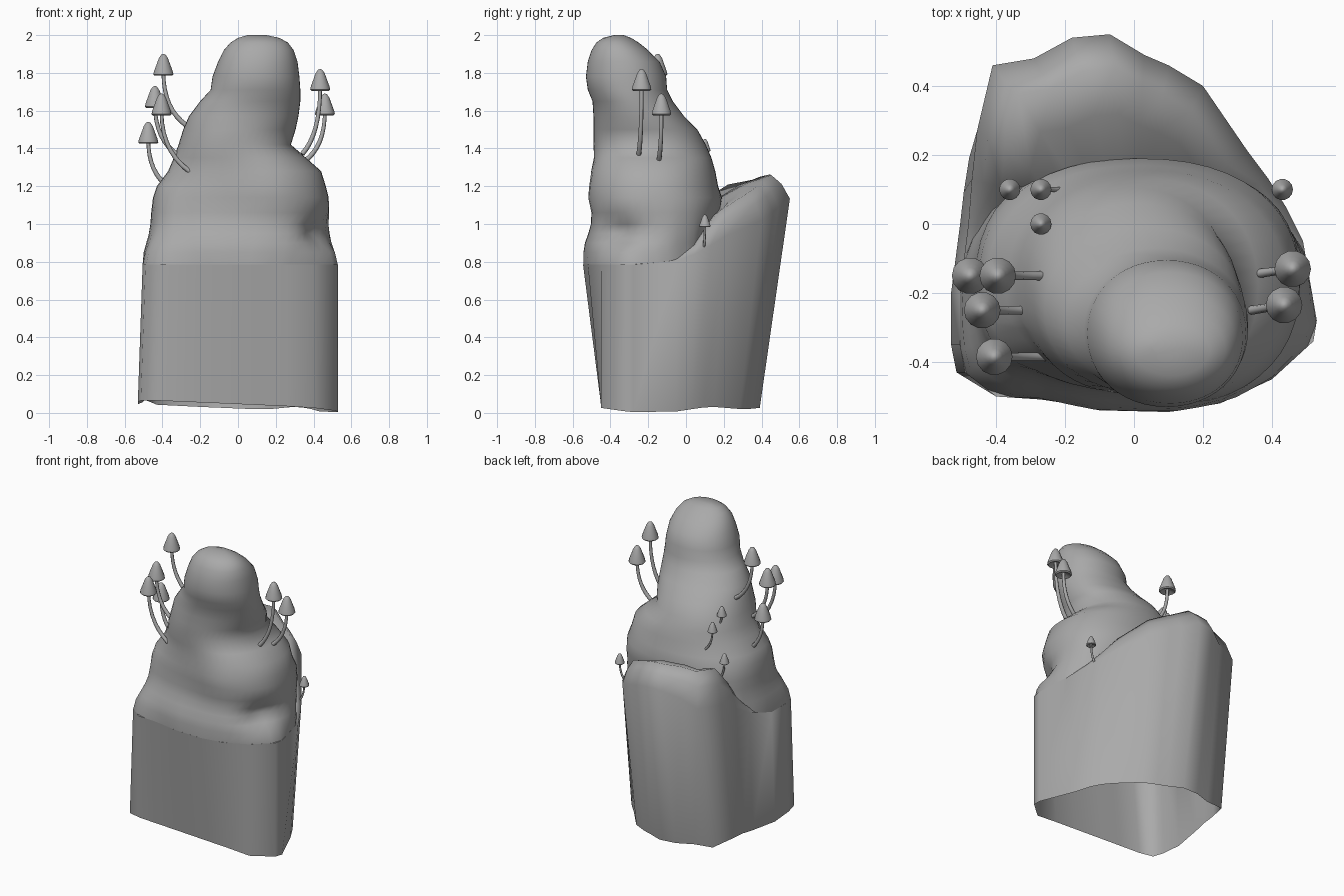
import bpy, bmesh, math
from mathutils import Vector
from mathutils.geometry import intersect_line_line_2d

cube = bpy.data.objects.get("Cube")
if cube:
    bpy.data.objects.remove(cube)

grey = bpy.data.materials.new("stone_grey")
grey.use_nodes = True
colour = (0.4, 0.4, 0.4, 1)
grey.diffuse_color = colour
grey.node_tree.nodes["Principled BSDF"].inputs["Base Color"].default_value = colour


def loft(name, rings, angle=50):
    """Skin closed rings of equal length into one smooth object."""
    bm = bmesh.new()
    loops = [[bm.verts.new(p) for p in ring] for ring in rings]
    n = len(loops[0])
    for a, b in zip(loops, loops[1:]):
        for i in range(n):
            j = (i + 1) % n
            bm.faces.new((a[i], a[j], b[j], b[i]))
    bm.faces.new(loops[-1])
    mesh = bpy.data.meshes.new(name)
    bm.to_mesh(mesh)
    bm.free()
    obj = bpy.data.objects.new(name, mesh)
    bpy.context.collection.objects.link(obj)
    mesh.materials.append(grey)
    bpy.ops.object.select_all(action='DESELECT')
    obj.select_set(True)
    bpy.context.view_layer.objects.active = obj
    bpy.ops.object.shade_smooth_by_angle(angle=math.radians(angle))


def smooth(t):
    t = max(0, min(1, t))
    return t * t * (3 - 2 * t)


def bell(d, width):
    return math.exp(-(d / width) ** 2)


# Hollow rock base with a broad rounded hump at the back
outline = [(.53, -.28), (.49, -.05), (.44, .05), (.39, .13), (.33, .21), (.2, .4), (.1, .46),
           (.03, .49), (-.07, .55), (-.18, .54), (-.29, .48), (-.41, .46), (-.455, .27),
           (-.47, .13), (-.48, 0), (-.505, -.2), (-.505, -.35), (-.49, -.43), (-.4, -.5),
           (-.25, -.51), (-.1, -.54), (.1, -.545), (.25, -.52), (.4, -.45), (.52, -.34)]

foot, wall_top, shoulder, crest, slope, inner = [], [], [], [], [], []
for x, y in outline:
    back = smooth((y + .2) / .55)
    z = .785 + back * (.37 - .42 * abs(x + .12))
    side = x + .1
    peak = .785 + back * (.485 - (.35 * side if side > 0 else -.1 * side))
    tuck = 1.05 if x < 0 else 1 - .12 * smooth((y + .3) / .25)
    foot.append((x * tuck, y * .71 if y > 0 else max(y, -.45),
                 .035 - .045 * x + .012 * math.sin(9 * y)))
    wall_top.append((x, y, z))
    shoulder.append((x * .93, y * .92, z + .62 * (peak - z)))
    crest.append((x * .82, y * .82, peak))
    slope.append((x * .66, y * .58, peak - .045 * back))
    inner.append((x * .45, y * .3, peak - .13 * back))
loft("rock_base", [foot, wall_top, shoulder, crest, slope, inner], angle=80)


def outline_at(angle):
    """Point of the base outline in a direction, held back at the rear."""
    centre = Vector((0, -.15))
    far = centre + Vector((math.cos(angle), math.sin(angle))) * 2
    for a, b in zip(outline, outline[1:] + outline[:1]):
        hit = intersect_line_line_2d(centre, far, Vector(a), Vector(b))
        if hit:
            return Vector((hit.x * (1 - .12 * smooth((hit.y + .1) / .2)), min(hit.y, .08)))
    return centre


def sculpt(p, z):
    """Hollow the front belly and notch the front left flank."""
    if p.y < -.3:
        across = smooth((.28 - p.x) / .4) * smooth((p.x + .46) / .2)
        p.y += .055 * across * bell(z - 1.17, .17)
    dent = bell((p - Vector((.46, -.36))).length, .14) * bell(z - .95, .07)
    return (*p.lerp(Vector((0, -.15)), .17 * dent), z)


# Hunched upper rock: height, left/right limits, front/back limits,
# squareness and how far it follows the base outline
levels = [(.785, -.49, .52, -.54, .1, 2.7, 1), (.85, -.485, .51, -.545, .13, 2.6, .75),
          (.9, -.47, .497, -.533, .15, 2.5, .5), (.95, -.46, .487, -.515, .17, 2.5, .3),
          (1, -.455, .48, -.507, .18, 2.4, .2), (1.06, -.455, .48, -.515, .19, 2.4, .1),
          (1.14, -.45, .48, -.54, .19, 2.3, 0), (1.2, -.43, .465, -.537, .17, 2.2, 0),
          (1.28, -.37, .44, -.52, .155, 2.2, 0), (1.35, -.34, .36, -.5, .135, 2.2, 0),
          (1.42, -.315, .28, -.495, .105, 2.2, 0), (1.5, -.29, .305, -.49, .06, 2.1, 0),
          (1.57, -.26, .32, -.49, -.01, 2.1, 0), (1.65, -.2, .33, -.495, -.07, 2, 0),
          (1.71, -.145, .33, -.52, -.1, 2.1, 0), (1.78, -.135, .325, -.53, -.105, 2.1, 0),
          (1.86, -.105, .315, -.52, -.14, 2.1, 0), (1.92, -.075, .295, -.5, -.2, 2.1, 0),
          (1.96, -.04, .265, -.475, -.25, 2, 0), (1.985, 0, .22, -.44, -.29, 2, 0),
          (2, .05, .15, -.38, -.33, 2, 0)]
rings = []
for z, x0, x1, y0, y1, n, follow in levels:
    ring = []
    for i in range(48):
        # Slight offset keeps rays off the outline corners
        angle = math.tau * (i + .03) / 48
        c, s = math.cos(angle), math.sin(angle)
        oval = Vector(((x0 + x1) / 2 + (x1 - x0) / 2 * math.copysign(abs(c) ** (2 / n), c),
                       (y0 + y1) / 2 + (y1 - y0) / 2 * math.copysign(abs(s) ** (2 / n), s)))
        ring.append(sculpt(oval.lerp(outline_at(angle), follow), z))
    rings.append(ring)
loft("upper_rock", rings, angle=75)


def circle(centre, r, n):
    return [(centre[0] + r * math.cos(math.tau * i / n),
             centre[1] + r * math.sin(math.tau * i / n), centre[2]) for i in range(n)]


def mushroom(name, tip, root, size=1):
    """Bell cap on a stem that bows outward and then up."""
    tip, root = Vector(tip), Vector(root)
    # Cap: hollow underside, flared lip and pointed crown
    profile = [(.012, -.1), (.046, -.115), (.053, -.108), (.049, -.09),
               (.036, -.055), (.024, -.022), (.012, -.004), (.003, 0)]
    loft(name + "_cap", [circle(tip + Vector((0, 0, h * size)), r * size, 14)
                         for r, h in profile])
    # Stem: quadratic curve with a round bevel
    end = tip - Vector((0, 0, .095 * size))
    bend = Vector((end.x, end.y, root.z + .3 * (end.z - root.z)))
    curve = bpy.data.curves.new(name + "_stem", 'CURVE')
    curve.dimensions = '3D'
    curve.bevel_depth = .0115 * size
    curve.bevel_resolution = 2
    curve.use_fill_caps = True
    spline = curve.splines.new('POLY')
    spline.points.add(8)
    for i, p in enumerate(spline.points):
        t = i / 8
        p.co = (*(root * (1 - t) ** 2 + bend * 2 * t * (1 - t) + end * t * t), 1)
        p.radius = 1.15 - .3 * t
    curve.materials.append(grey)
    bpy.context.collection.objects.link(bpy.data.objects.new(name + "_stem", curve))


# Large mushrooms on the flanks, then small ones towards the back
large = [((-.395, -.15, 1.9), (-.27, -.15, 1.52)), ((-.44, -.25, 1.73), (-.31, -.25, 1.36)),
         ((-.405, -.385, 1.69), (-.21, -.385, 1.25)), ((-.475, -.15, 1.54), (-.37, -.15, 1.2)),
         ((.435, -.235, 1.82), (.34, -.25, 1.37)), ((.46, -.13, 1.69), (.35, -.145, 1.33))]
small = [((.43, .1, 1.05), (.37, .09, .85)), ((-.36, .1, 1.26), (-.3, .1, 1.06)),
         ((-.27, .1, 1.45), (-.2, .1, 1.24)), ((-.27, 0, 1.52), (-.2, -.01, 1.35))]
for i, (tip, root) in enumerate(large):
    mushroom(f"large_mushroom_{i + 1}", tip, root)
for i, (tip, root) in enumerate(small):
    mushroom(f"small_mushroom_{i + 1}", tip, root, .58)
